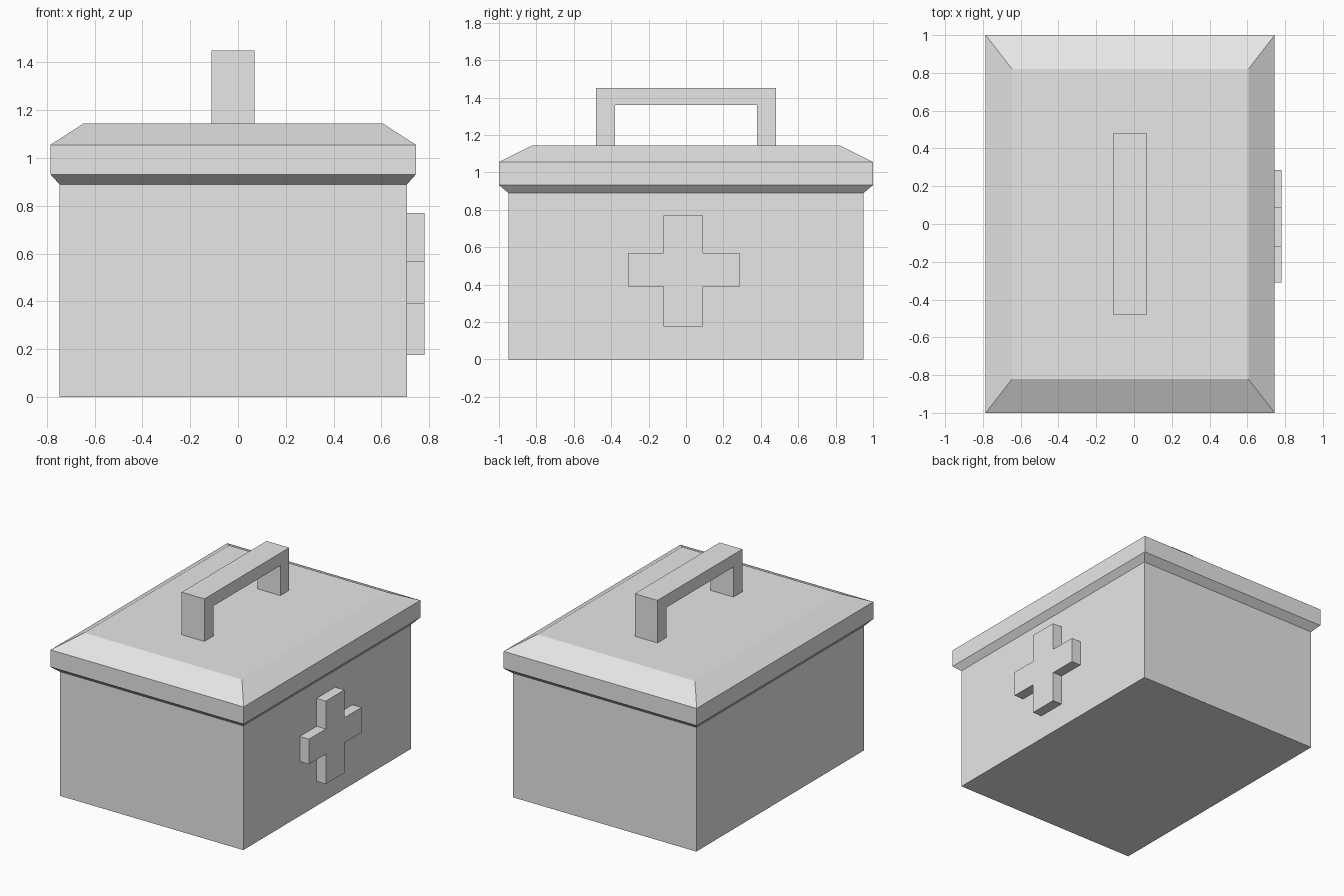
import bpy
import bmesh
from mathutils import Vector

cube = bpy.data.objects.get("Cube")
if cube:
    bpy.data.objects.remove(cube, do_unlink=True)

grey = bpy.data.materials.new("plain grey")
grey.use_nodes = True
colour = (0.8, 0.8, 0.8, 1)
grey.diffuse_color = colour
grey.node_tree.nodes["Principled BSDF"].inputs["Base Color"].default_value = colour

BOX_X = -0.02  # centre line of the box


def finish(name, bm):
    bmesh.ops.recalc_face_normals(bm, faces=bm.faces[:])
    mesh = bpy.data.meshes.new(name)
    bm.to_mesh(mesh)
    bm.free()
    mesh.materials.append(grey)
    obj = bpy.data.objects.new(name, mesh)
    bpy.context.collection.objects.link(obj)
    return obj


def stacked_box(name, levels):
    """Join rectangular rings given as (half x, half y, z) into a closed solid."""
    bm = bmesh.new()
    rings = [[bm.verts.new((BOX_X + sx * hx, sy * hy, z))
              for sx, sy in ((-1, -1), (1, -1), (1, 1), (-1, 1))]
             for hx, hy, z in levels]
    for low, high in zip(rings, rings[1:]):
        for i in range(4):
            j = (i + 1) % 4
            bm.faces.new((low[i], low[j], high[j], high[i]))
    bm.faces.new(rings[0])
    bm.faces.new(rings[-1])
    return finish(name, bm)


def side_profile(name, outline, x0, x1):
    """Extrude a (y, z) outline from x0 to x1."""
    bm = bmesh.new()
    face = bm.faces.new([bm.verts.new((x0, y, z)) for y, z in outline])
    moved = bmesh.ops.extrude_face_region(bm, geom=[face], use_keep_orig=True)["geom"]
    bmesh.ops.translate(bm, vec=Vector((x1 - x0, 0, 0)),
                        verts=[v for v in moved if isinstance(v, bmesh.types.BMVert)])
    return finish(name, bm)


# Box body and bevelled lid
stacked_box("box_body", [(0.727, 0.95, 0), (0.727, 0.95, 0.89)])
stacked_box("lid", [(0.727, 0.95, 0.89), (0.765, 1, 0.932),
                    (0.765, 1, 1.055), (0.625, 0.82, 1.145)])

# Carrying handle
half_handle = [(0.48, 1.145), (0.48, 1.45)]
half_opening = [(0.38, 1.36), (0.38, 1.145)]
handle = (half_handle + [(-y, z) for y, z in reversed(half_handle)]
          + [(-y, z) for y, z in reversed(half_opening)] + half_opening)
side_profile("handle", handle, -0.11, 0.07)

# Raised cross on the side
y0, y1, y2, y3 = -0.31, -0.12, 0.09, 0.285
z0, z1, z2, z3 = 0.175, 0.39, 0.57, 0.77
cross = [(y1, z0), (y2, z0), (y2, z1), (y3, z1), (y3, z2), (y2, z2),
         (y2, z3), (y1, z3), (y1, z2), (y0, z2), (y0, z1), (y1, z1)]
side_profile("side_cross", cross, 0.707, 0.78)
